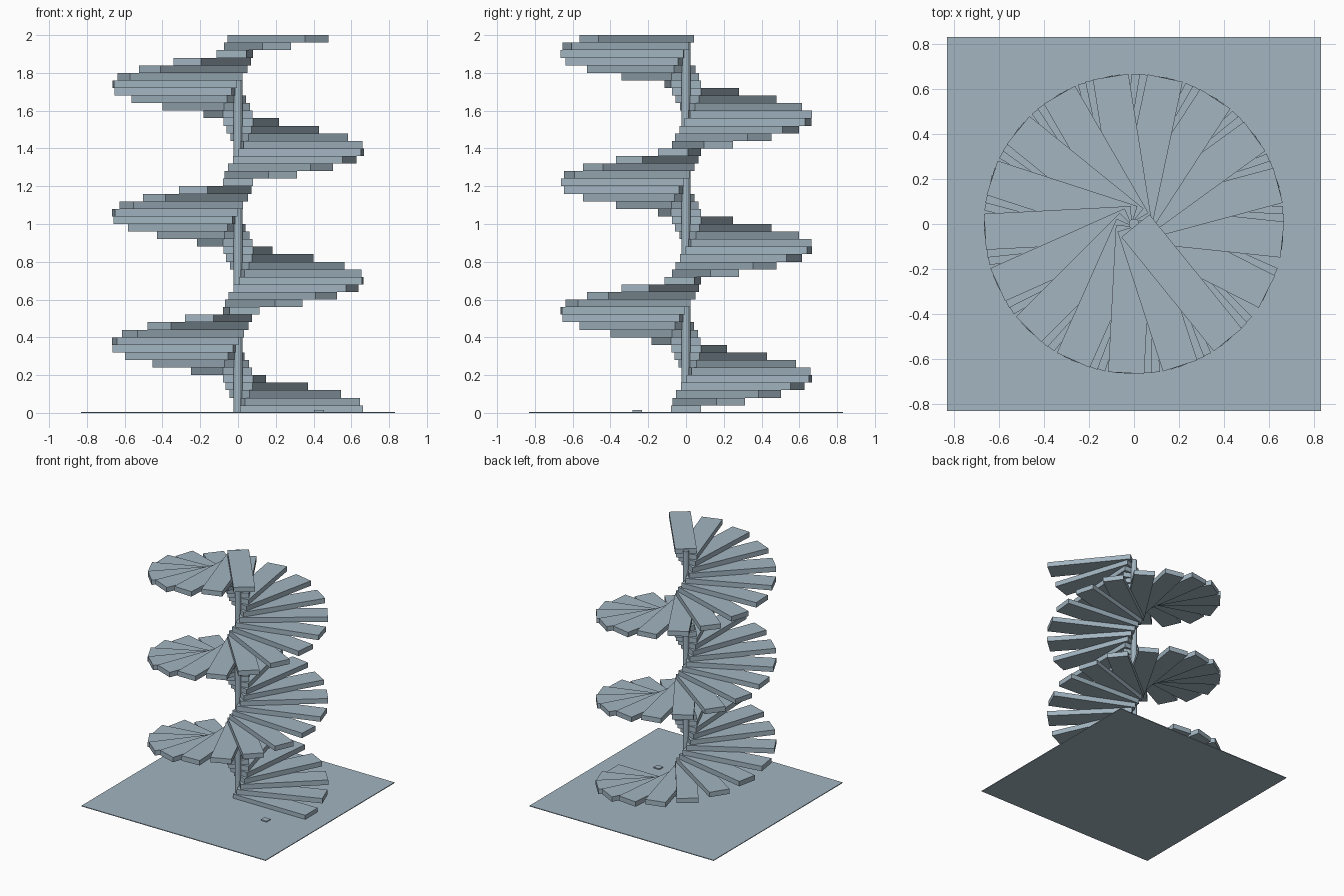
import bpy
import math
from mathutils import Matrix, Vector

cube = bpy.data.objects.get("Cube")
if cube:
    bpy.data.objects.remove(cube, do_unlink=True)

# Single blue-grey colour
grey = bpy.data.materials.new("blue_grey")
grey.use_nodes = True
colour = (0.36, 0.46, 0.53, 1.0)
grey.diffuse_color = colour
grey.node_tree.nodes["Principled BSDF"].inputs["Base Color"].default_value = colour


def box(name, low, high, angle=0.0):
    """Box between two corners, turned about the z axis."""
    low, high = Vector(low), Vector(high)
    bpy.ops.mesh.primitive_cube_add(size=1)
    obj = bpy.context.object
    obj.name = name
    obj.data.transform(Matrix.Translation((low + high) / 2)
                       @ Matrix.Diagonal((*(high - low), 1)))
    obj.rotation_euler.z = angle
    obj.data.materials.append(grey)
    return obj


# Ground plate and the small block lying on it
PLATE = 0.83
box("ground_plate", (-PLATE, -PLATE, 0), (PLATE, PLATE, 0.006))
box("small_block", (0.403, -0.282, 0), (0.456, -0.234, 0.014))

# Treads winding counterclockwise around the pole
STEPS = 50
RISE = 2 / STEPS
TURN = math.radians(21)
for i in range(STEPS):
    box(f"step_{i + 1}", (0.01, -0.08, i * RISE), (0.662, 0.08, (i + 1) * RISE), i * TURN)

# Central pole
HEIGHT = 1.99
bpy.ops.mesh.primitive_cylinder_add(vertices=12, radius=0.023, depth=HEIGHT,
                                    location=(0, 0, HEIGHT / 2))
pole = bpy.context.object
pole.name = "central_pole"
pole.data.materials.append(grey)
